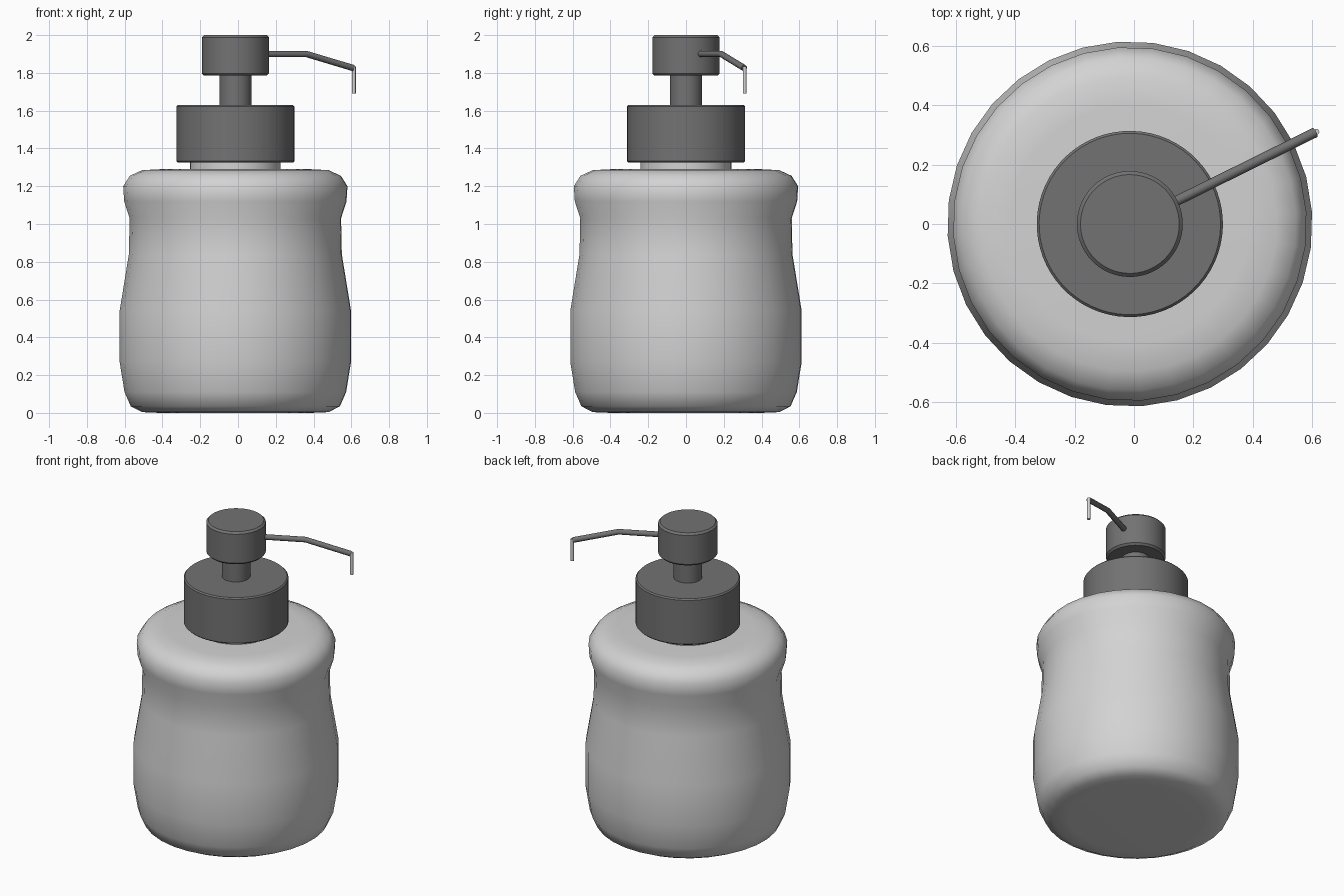
import bpy
import math

if "Cube" in bpy.data.objects:
    bpy.data.objects.remove(bpy.data.objects["Cube"])

CX = -0.014                  # axis of the bottle
TURN = math.radians(26.3)    # heading of the spout


def material(name, value):
    m = bpy.data.materials.new(name)
    m.diffuse_color = (value, value, value, 1)
    m.use_nodes = True
    m.node_tree.nodes["Principled BSDF"].inputs["Base Color"].default_value = m.diffuse_color
    return m


pale = material("pale grey", 0.65)
dark = material("dark grey", 0.17)


def lathe(name, profile, segments, mat, angle):
    """Closed solid turned from (radius, z) points listed bottom to top."""
    verts, faces = [], []
    for r, z in profile:
        for i in range(segments):
            a = TURN + 2 * math.pi * i / segments
            verts.append((r * math.cos(a), r * math.sin(a), z))
    for k in range(len(profile) - 1):
        for i in range(segments):
            j = (i + 1) % segments
            lo, hi = k * segments, (k + 1) * segments
            faces.append((lo + i, lo + j, hi + j, hi + i))
    faces.append(tuple(reversed(range(segments))))
    faces.append(tuple(range(len(verts) - segments, len(verts))))
    mesh = bpy.data.meshes.new(name)
    mesh.from_pydata(verts, [], faces)
    mesh.materials.append(mat)
    obj = bpy.data.objects.new(name, mesh)
    obj.location.x = CX
    bpy.context.collection.objects.link(obj)
    bpy.ops.object.select_all(action='DESELECT')
    obj.select_set(True)
    bpy.context.view_layer.objects.active = obj
    bpy.ops.object.shade_smooth_by_angle(angle=math.radians(angle))
    return obj


def drum(name, radius, z0, z1, mat, bevel=0.008):
    """Cylinder with small chamfered rims."""
    b = bevel
    return lathe(name, [(radius - b, z0), (radius, z0 + b),
                        (radius, z1 - b), (radius - b, z1)], 64, mat, 40)


def tube(name, path, radius, mat):
    """Round tube along (distance from axis, z) points."""
    curve = bpy.data.curves.new(name, 'CURVE')
    curve.dimensions = '3D'
    curve.bevel_depth = radius
    curve.bevel_resolution = 3
    curve.use_fill_caps = True
    spline = curve.splines.new('POLY')
    spline.points.add(len(path) - 1)
    for p, (d, z) in zip(spline.points, path):
        p.co = (d * math.cos(TURN), d * math.sin(TURN), z, 1)
    curve.materials.append(mat)
    obj = bpy.data.objects.new(name, curve)
    obj.location.x = CX
    bpy.context.collection.objects.link(obj)


# Waisted bottle with rounded shoulder and base
lathe("bottle", [(0.40, 0.0), (0.495, 0.004), (0.555, 0.035), (0.588, 0.11),
                 (0.614, 0.27), (0.614, 0.54), (0.565, 0.84), (0.561, 1.03),
                 (0.59, 1.12), (0.595, 1.20), (0.56, 1.255), (0.495, 1.285),
                 (0.40, 1.29)], 32, pale, 60)

# Neck, collar and pump
drum("neck", 0.24, 1.27, 1.335, pale, 0.004)
drum("collar", 0.313, 1.325, 1.63, dark)
drum("pump_stem", 0.085, 1.61, 1.80, dark, 0.002)
drum("pump_head", 0.178, 1.785, 2.0, dark, 0.012)

# Bent spout with a thin nozzle hanging from its end
tube("spout", [(0.10, 1.90), (0.42, 1.90), (0.695, 1.826)], 0.017, dark)
tube("nozzle", [(0.70, 1.835), (0.70, 1.69)], 0.010, pale)
